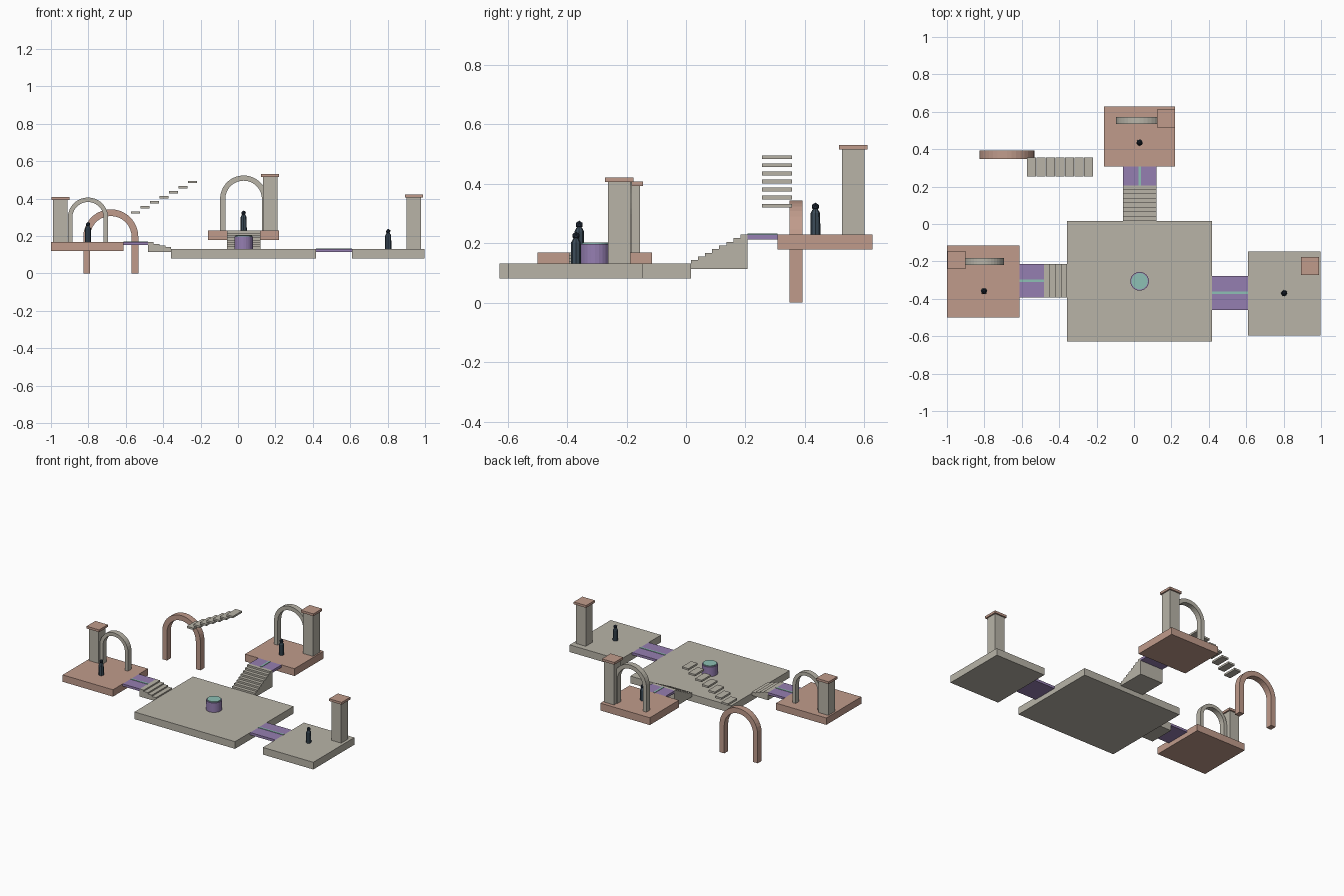
import bpy, bmesh, math
from mathutils import Matrix

cube = bpy.data.objects.get("Cube")
if cube:
    bpy.data.objects.remove(cube, do_unlink=True)


def material(name, rgb):
    m = bpy.data.materials.new(name)
    m.use_nodes = True
    m.diffuse_color = (*rgb, 1)
    m.node_tree.nodes["Principled BSDF"].inputs["Base Color"].default_value = (*rgb, 1)
    return m


stone = material("pale stone", (0.48, 0.455, 0.39))
clay = material("pink clay", (0.53, 0.33, 0.26))
violet = material("violet", (0.30, 0.21, 0.44))
aqua = material("aqua", (0.27, 0.53, 0.46))
slate = material("slate blue", (0.045, 0.072, 0.10))
navy = material("dark navy", (0.016, 0.025, 0.042))


def finish(name, bm, mat):
    bmesh.ops.recalc_face_normals(bm, faces=bm.faces)
    mesh = bpy.data.meshes.new(name)
    bm.to_mesh(mesh)
    bm.free()
    mesh.materials.append(mat)
    ob = bpy.data.objects.new(name, mesh)
    bpy.context.collection.objects.link(ob)
    return ob


def box(name, x, y, z, mat):
    """Box from (low, high) pairs on each axis."""
    bm = bmesh.new()
    bmesh.ops.create_cube(bm, size=1)
    for v in bm.verts:
        v.co = [r[0] if c < 0 else r[1] for c, r in zip(v.co, (x, y, z))]
    return finish(name, bm, mat)


def cone(name, x, y, z0, z1, r0, r1, sides, mat):
    bm = bmesh.new()
    bmesh.ops.create_cone(bm, cap_ends=True, segments=sides, radius1=r0, radius2=r1,
                          depth=z1 - z0, matrix=Matrix.Translation((x, y, (z0 + z1) / 2)))
    return finish(name, bm, mat)


def extrude(name, points, offset, mat):
    """Extrude a closed outline along an offset."""
    bm = bmesh.new()
    face = bm.faces.new([bm.verts.new(p) for p in points])
    new = bmesh.ops.extrude_face_region(bm, geom=[face])["geom"]
    bmesh.ops.translate(bm, vec=offset, verts=[g for g in new if isinstance(g, bmesh.types.BMVert)])
    return finish(name, bm, mat)


def arch(name, x, y, base, top, radius, width, depth, mat):
    spring = top - radius
    steps = 18

    def side(r):
        arc = [(r * math.cos(math.pi * i / steps), spring + r * math.sin(math.pi * i / steps))
               for i in range(steps + 1)]
        return [(r, base)] + arc + [(-r, base)]

    outline = side(radius) + side(radius - width)[::-1]
    extrude(name, [(x + u, y - depth / 2, z) for u, z in outline], (0, depth, 0), mat)


def stair_profile(length, low, start, end, count):
    """Side outline of a solid flight, rising with distance."""
    pts = [(0, low)]
    for i in range(count):
        z = start + (end - start) * (i + 1) / count
        pts += [(length * i / count, z), (length * (i + 1) / count, z)]
    return pts + [(length, low)]


def pillar(name, x, y, base, top):
    h, c = 0.038, 0.048
    box(name + "_shaft", (x - h, x + h), (y - h, y + h), (base, top - 0.015), stone)
    box(name + "_cap", (x - c, x + c), (y - c, y + c), (top - 0.016, top), clay)


def figure(name, x, y, z):
    cone(name + "_body", x, y, z, z + 0.072, 0.017, 0.016, 8, slate)
    cone(name + "_shoulders", x, y, z + 0.072, z + 0.086, 0.016, 0.008, 8, slate)
    bm = bmesh.new()
    bmesh.ops.create_icosphere(bm, subdivisions=1, radius=0.0135,
                               matrix=Matrix.Translation((x, y, z + 0.094)))
    finish(name + "_head", bm, navy)


# Platforms
box("main_platform", (-0.358, 0.417), (-0.628, 0.016), (0.081, 0.131), stone)
box("left_platform", (0.61, 0.998), (-0.597, -0.146), (0.081, 0.131), stone)
box("right_platform", (-1, -0.613), (-0.5, -0.115), (0.12, 0.168), clay)
box("back_platform", (-0.161, 0.22), (0.307, 0.628), (0.178, 0.229), clay)

# Bridges with a thin inlaid line
box("left_bridge", (0.417, 0.61), (-0.461, -0.279), (0.114, 0.131), violet)
box("left_bridge_line", (0.417, 0.61), (-0.374, -0.362), (0.131, 0.134), aqua)
box("right_bridge", (-0.613, -0.482), (-0.393, -0.214), (0.152, 0.168), violet)
box("right_bridge_line", (-0.613, -0.482), (-0.309, -0.297), (0.168, 0.171), aqua)
box("back_bridge", (-0.058, 0.12), (0.207, 0.307), (0.212, 0.229), violet)
box("back_bridge_line", (0.025, 0.037), (0.207, 0.307), (0.229, 0.232), aqua)

# Solid stairs
flight = stair_profile(0.191, 0.114, 0.131, 0.229, 8)
extrude("back_stairs", [(-0.058, 0.016 + d, z) for d, z in flight], (0.178, 0, 0), stone)
flight = stair_profile(0.125, 0.115, 0.131, 0.168, 4)
extrude("right_stairs", [(-0.357 - d, -0.393, z) for d, z in flight], (0, 0.179, 0), stone)

# Floating steps
for i in range(7):
    x, z = -0.548 + 0.0508 * i, 0.326 + 0.0272 * i
    box(f"floating_step_{i + 1}", (x - 0.025, x + 0.025), (0.255, 0.356), (z - 0.0065, z + 0.0065), stone)

# Basin
cone("basin", 0.03, -0.306, 0.131, 0.197, 0.05, 0.05, 24, violet)
cone("basin_water", 0.03, -0.306, 0.197, 0.203, 0.044, 0.044, 24, aqua)

# Pillars, arches and figures
pillar("left_pillar", 0.94, -0.224, 0.131, 0.421)
pillar("right_pillar", -0.95, -0.192, 0.168, 0.408)
pillar("back_pillar", 0.172, 0.563, 0.229, 0.531)
arch("right_arch", -0.802, -0.2, 0.168, 0.406, 0.108, 0.024, 0.038, stone)
arch("back_arch", 0.03, 0.553, 0.229, 0.524, 0.126, 0.028, 0.038, stone)
arch("free_arch", -0.68, 0.37, 0, 0.343, 0.147, 0.036, 0.044, clay)
figure("left_figure", 0.803, -0.37, 0.131)
figure("right_figure", -0.802, -0.359, 0.168)
figure("back_figure", 0.03, 0.435, 0.229)
